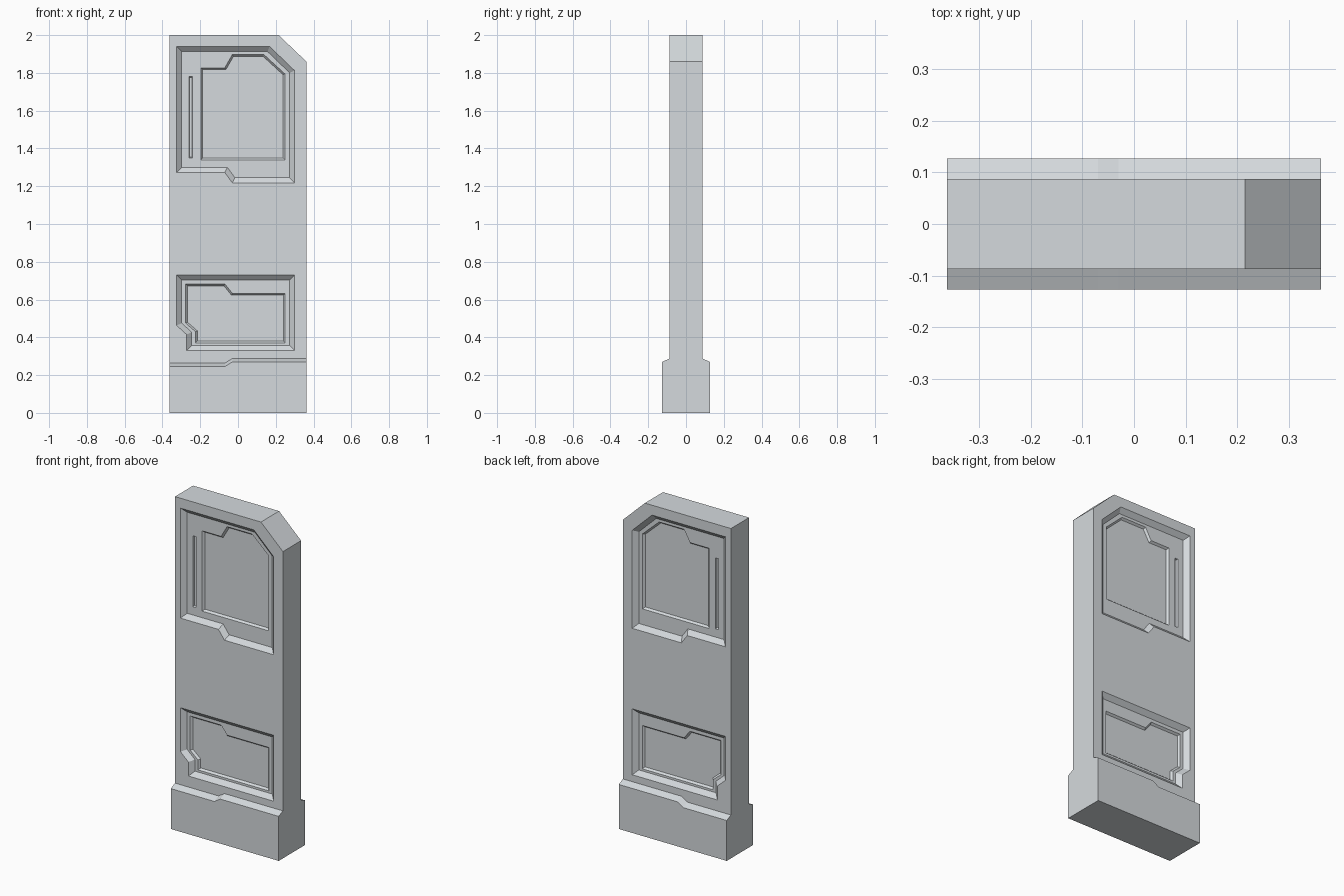
import bpy, bmesh
from mathutils import Vector

if "Cube" in bpy.data.objects:
    bpy.data.objects.remove(bpy.data.objects["Cube"])

W, T = 0.362, 0.087          # half width, half thickness of the slab
DEPTH, BEVEL = 0.025, 0.027  # large recess

stone = bpy.data.materials.new("pale_blue_grey_stone")
stone.diffuse_color = (0.665, 0.70, 0.725, 1)
stone.use_nodes = True
stone.node_tree.nodes["Principled BSDF"].inputs["Base Color"].default_value = stone.diffuse_color


def inset(pts, d):
    """Mitred inward offset of a clockwise (x, z) outline."""
    out, n = [], len(pts)
    for i in range(n):
        p = Vector(pts[i])
        a = (p - Vector(pts[i - 1])).normalized()
        b = (Vector(pts[(i + 1) % n]) - p).normalized()
        na, nb = Vector((a.y, -a.x)), Vector((b.y, -b.x))
        out.append(p + (na + nb) * (d / (1 + na.dot(nb))))
    return out


def loft(bm, rings):
    """Closed solid through (outline, y) rings."""
    vs = [[bm.verts.new((p[0], y, p[1])) for p in pts] for pts, y in rings]
    faces = [bm.faces.new(vs[0]), bm.faces.new(vs[-1])]
    for r, s in zip(vs, vs[1:]):
        for i in range(len(r)):
            j = (i + 1) % len(r)
            faces.append(bm.faces.new((r[i], r[j], s[j], s[i])))
    bmesh.ops.recalc_face_normals(bm, faces=faces)


def make(name, bm):
    me = bpy.data.meshes.new(name)
    bm.to_mesh(me)
    bm.free()
    me.materials.append(stone)
    ob = bpy.data.objects.new(name, me)
    bpy.context.collection.objects.link(ob)
    return ob


def cutter(name, outlines, y0, depth, bevel, over):
    """Tapered cutters on both faces, starting at distance y0 from the centre."""
    bm = bmesh.new()
    for pts in outlines:
        for s in (-1, 1):
            loft(bm, [(inset(pts, -bevel * over / depth), s * (y0 + over)),
                      (inset(pts, bevel), s * (y0 - depth))])
    ob = make(name, bm)
    ob.hide_render = True
    return ob


# Slab with one clipped top corner
bm = bmesh.new()
outline = [(-W, 0), (-W, 2), (0.215, 2), (W, 1.86), (W, 0)]
loft(bm, [(outline, -T), (outline, T)])
slab = make("slab", bm)

# Large bevelled recesses (clockwise outlines seen from the front)
upper = [(-0.325, 1.94), (0.167, 1.94), (0.30, 1.812), (0.30, 1.218),
         (-0.03, 1.218), (-0.07, 1.273), (-0.325, 1.273)]
lower = [(-0.325, 0.73), (0.30, 0.73), (0.30, 0.33), (-0.272, 0.33),
         (-0.272, 0.415), (-0.325, 0.463)]
# Shallow inner panels and the narrow slot
upper_panel = [(-0.197, 1.827), (-0.07, 1.827), (-0.03, 1.897), (0.137, 1.897),
               (0.248, 1.795), (0.248, 1.34), (-0.197, 1.34)]
lower_panel = [(-0.277, 0.683), (-0.07, 0.683), (-0.03, 0.633), (0.25, 0.633),
               (0.25, 0.37), (-0.225, 0.37), (-0.225, 0.43), (-0.277, 0.475)]
slot = [(-0.26, 1.78), (-0.24, 1.78), (-0.24, 1.35), (-0.26, 1.35)]

cutters = [
    cutter("recess_cutter", [upper, lower], T, DEPTH, BEVEL, 0.01),
    cutter("panel_cutter", [upper_panel, lower_panel], T - DEPTH, 0.012, 0.01, 0.004),
    cutter("slot_cutter", [slot], T - DEPTH, 0.012, 0.004, 0.004),
]
for c in cutters:
    m = slab.modifiers.new(c.name, 'BOOLEAN')
    m.operation, m.solver, m.object = 'DIFFERENCE', 'EXACT', c
bpy.context.view_layer.update()
result = bpy.data.meshes.new_from_object(
    slab.evaluated_get(bpy.context.evaluated_depsgraph_get()))
slab.modifiers.clear()
slab.data = result
for c in cutters:
    bpy.data.objects.remove(c)


# Stepped plinth with sloping top, front and back
def step(rise):
    return [(-W, 0), (-W, 0.245 + rise), (-0.07, 0.245 + rise),
            (-0.03, 0.27 + rise), (W, 0.27 + rise), (W, 0)]


for s, name in ((-1, "front_plinth"), (1, "back_plinth")):
    bm = bmesh.new()
    loft(bm, [(step(0), s * 0.127), (step(0.018), s * T)])
    make(name, bm)
